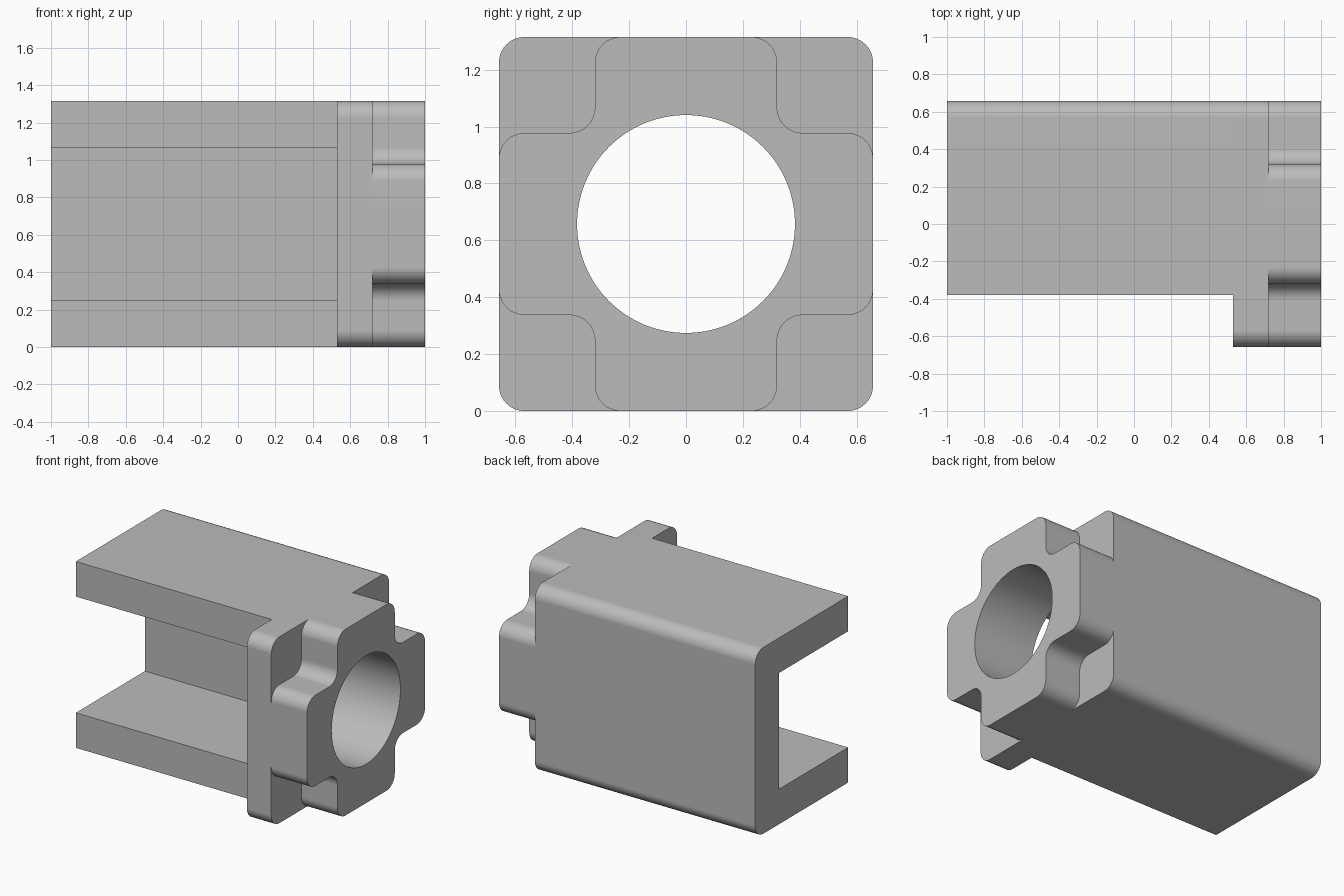
import bpy, bmesh, math
from mathutils import Vector

cube = bpy.data.objects.get("Cube")
if cube:
    bpy.data.objects.remove(cube, do_unlink=True)

HALF = 0.6575       # half of the square section, also the axis height
ARM = 0.32          # half width of the cross arms
ROUND = 0.09        # corner radius
BORE = 0.383        # bore radius
X_BACK, X_FLANGE, X_CROSS, X_END = -1.0, 0.53, 0.72, 1.0

grey = bpy.data.materials.new("plain grey")
grey.use_nodes = True
colour = (0.5, 0.5, 0.5, 1)
grey.diffuse_color = colour
grey.node_tree.nodes["Principled BSDF"].inputs["Base Color"].default_value = colour


def rounded(corners, steps=12):
    """Outline from (y, z, radius) right-angle corners."""
    out = []
    for i, (y, z, r) in enumerate(corners):
        p = Vector((y, z))
        if r == 0:
            out.append(p)
            continue
        to_prev = (Vector(corners[i - 1][:2]) - p).normalized()
        to_next = (Vector(corners[(i + 1) % len(corners)][:2]) - p).normalized()
        centre = p + r * (to_prev + to_next)
        for k in range(steps + 1):
            t = math.pi / 2 * k / steps
            out.append(centre - r * (to_next * math.cos(t) + to_prev * math.sin(t)))
    return out


def circle(radius, steps=96):
    angles = [math.tau * k / steps for k in range(steps)]
    return [Vector((radius * math.cos(a), radius * math.sin(a))) for a in angles]


def extrude(name, loops, x0, x1):
    """Solid along x from an outline and optional hole loops."""
    bm = bmesh.new()
    caps = ([], [])
    for loop in loops:
        ends = [[bm.verts.new((x, p.x, p.y + HALF)) for p in loop] for x in (x0, x1)]
        n = len(loop)
        for cap, ring in zip(caps, ends):
            cap.extend(bm.edges.new((ring[i], ring[(i + 1) % n])) for i in range(n))
        for i in range(n):
            j = (i + 1) % n
            bm.faces.new((ends[0][i], ends[0][j], ends[1][j], ends[1][i]))
    for cap in caps:
        bmesh.ops.triangle_fill(bm, edges=cap, use_beauty=True)
    bmesh.ops.recalc_face_normals(bm, faces=bm.faces[:])
    mesh = bpy.data.meshes.new(name)
    bm.to_mesh(mesh)
    bm.free()
    mesh.materials.append(grey)
    obj = bpy.data.objects.new(name, mesh)
    bpy.context.collection.objects.link(obj)
    bpy.ops.object.select_all(action='DESELECT')
    obj.select_set(True)
    bpy.context.view_layer.objects.active = obj
    bpy.ops.object.shade_smooth_by_angle(angle=math.radians(30))
    weighted = obj.modifiers.new("flat sides", 'WEIGHTED_NORMAL')
    weighted.keep_sharp = True
    return obj


# Channel: C-shaped section, open to the front, rounded along the back
front, wall, lip = -0.38, 0.39, 0.41
channel = [(front, HALF, 0), (front, lip, 0), (wall, lip, 0), (wall, -lip, 0),
           (front, -lip, 0), (front, -HALF, 0),
           (HALF, -HALF, ROUND), (HALF, HALF, ROUND)]
extrude("channel_body", [rounded(channel)], X_BACK, X_FLANGE)

# Flange: rounded square plate with the bore
square = [(y * HALF, z * HALF, ROUND) for y, z in ((1, 1), (-1, 1), (-1, -1), (1, -1))]
extrude("flange", [rounded(square), circle(BORE)], X_FLANGE, X_CROSS)

# Cross collar: one notched corner turned four times
cross = []
for c, s in ((1, 0), (0, 1), (-1, 0), (0, -1)):
    for y, z in ((HALF, ARM), (ARM, ARM), (ARM, HALF)):
        cross.append((c * y - s * z, s * y + c * z, ROUND))
extrude("cross_collar", [rounded(cross), circle(BORE)], X_CROSS, X_END)
